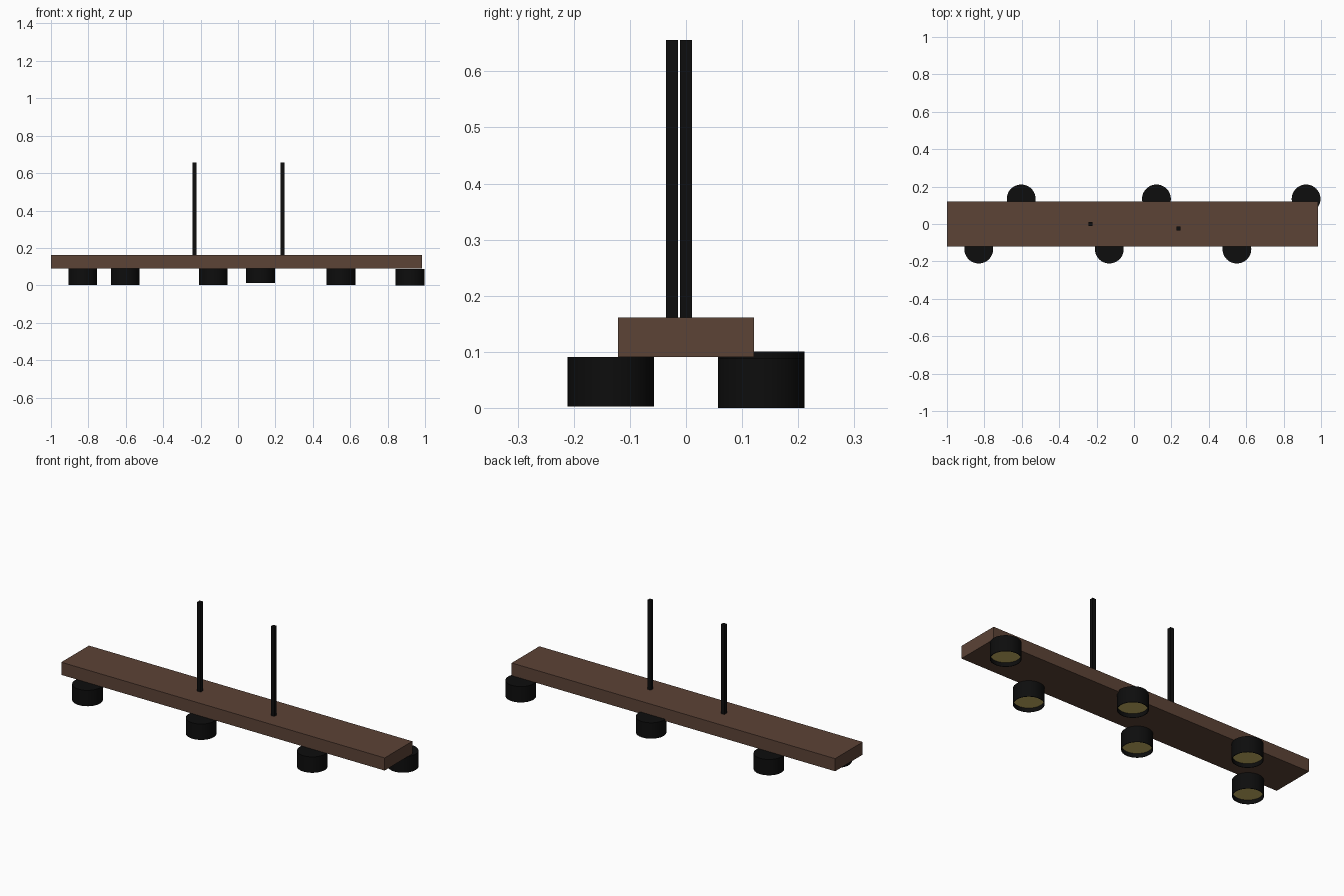
import bpy, bmesh
from mathutils import Vector

if "Cube" in bpy.data.objects:
    bpy.data.objects.remove(bpy.data.objects["Cube"])


def material(name, color):
    m = bpy.data.materials.new(name)
    m.diffuse_color = (*color, 1)
    m.use_nodes = True
    m.node_tree.nodes["Principled BSDF"].inputs["Base Color"].default_value = m.diffuse_color
    return m


WOOD = material("dark_wood", (0.107, 0.056, 0.037))
BLACK = material("matte_black", (0.004, 0.004, 0.004))
GLOW = material("warm_light", (0.60, 0.47, 0.13))


def finish(name, bm, mats):
    bmesh.ops.recalc_face_normals(bm, faces=bm.faces)
    mesh = bpy.data.meshes.new(name)
    bm.to_mesh(mesh)
    bm.free()
    for m in mats:
        mesh.materials.append(m)
    ob = bpy.data.objects.new(name, mesh)
    bpy.context.collection.objects.link(ob)
    return ob


def box(name, lo, hi, mat):
    lo, hi = Vector(lo), Vector(hi)
    bm = bmesh.new()
    bmesh.ops.create_cube(bm, size=1)
    bmesh.ops.scale(bm, vec=hi - lo, verts=bm.verts)
    bmesh.ops.translate(bm, vec=(lo + hi) / 2, verts=bm.verts)
    return finish(name, bm, [mat])


def spotlight(name, x, y, z, r=0.077, h=0.088, wall=0.003, recess=0.022):
    """Black can, open below, with a recessed glowing disc."""
    bm = bmesh.new()
    bmesh.ops.create_cone(bm, cap_ends=True, segments=48, radius1=r, radius2=r, depth=h)
    bmesh.ops.translate(bm, vec=(x, y, z + h / 2), verts=bm.verts)
    bottom = min(bm.faces, key=lambda f: f.normal.z)
    bmesh.ops.inset_region(bm, faces=[bottom], thickness=wall)
    disc = bmesh.ops.extrude_discrete_faces(bm, faces=[bottom])["faces"][0]
    bmesh.ops.translate(bm, vec=(0, 0, recess), verts=disc.verts)
    disc.material_index = 1
    ob = finish(name, bm, [BLACK, GLOW])
    bpy.ops.object.select_all(action='DESELECT')
    ob.select_set(True)
    bpy.context.view_layer.objects.active = ob
    bpy.ops.object.shade_smooth_by_angle()


# Wooden beam
box("beam", (-1, -0.121, 0.091), (0.985, 0.121, 0.161), WOOD)

# Square hanging rods
for i, (x, y) in enumerate([(-0.232, 0.0), (0.237, -0.025)]):
    box(f"hanging_rod_{i + 1}", (x - 0.0107, y - 0.0107, 0.158),
        (x + 0.0107, y + 0.0107, 0.656), BLACK)

# Spotlights staggered along both long edges
for i, x in enumerate([-0.83, -0.132, 0.55]):
    spotlight(f"front_spotlight_{i + 1}", x, -0.134, 0.003)
for i, (x, z) in enumerate([(-0.603, 0.003), (0.12, 0.013), (0.92, 0.0)]):
    spotlight(f"back_spotlight_{i + 1}", x, 0.134, z)
